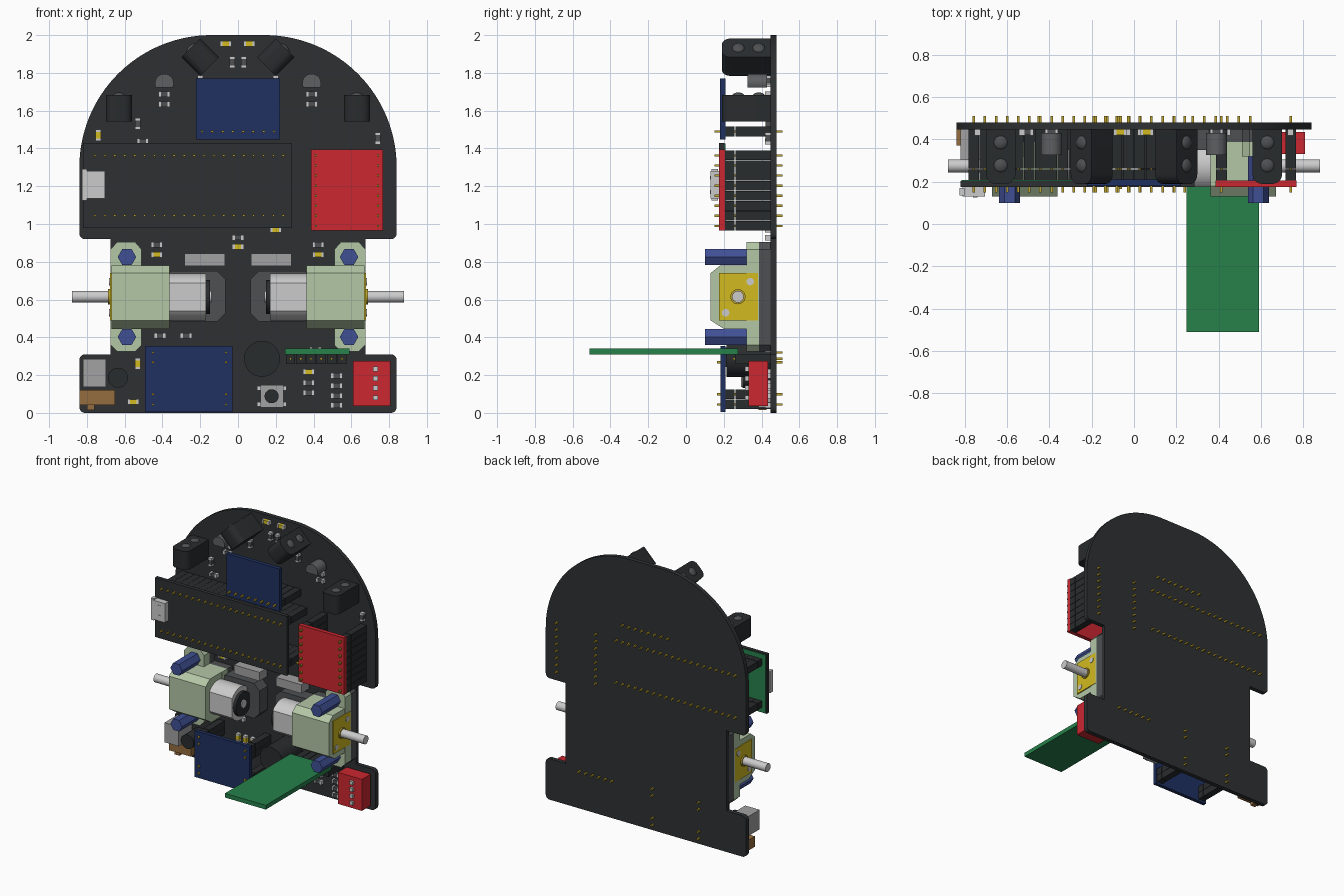
import bpy, bmesh
from math import sin, cos, pi, radians
from mathutils import Matrix, Vector

if "Cube" in bpy.data.objects:
    bpy.data.objects.remove(bpy.data.objects["Cube"])

COL = dict(black=(.022, .025, .027), board=(.027, .03, .032), dark=(.075, .08, .085), blue=(.014, .03, .12),
           bolt=(.05, .08, .3), red=(.6, .02, .03), green=(.02, .22, .07), pale=(.45, .57, .38),
           yellow=(.65, .5, .015), gold=(.5, .36, .03), brown=(.3, .15, .05), silver=(.6, .6, .62),
           grey=(.36, .36, .37), smoke=(.11, .115, .12))
MATS = {}
BACK = .447  # component side of the board


def finish(name, bm, col, smooth=False):
    bmesh.ops.recalc_face_normals(bm, faces=bm.faces)
    me = bpy.data.meshes.new(name)
    bm.to_mesh(me)
    bm.free()
    if col not in MATS:
        MATS[col] = bpy.data.materials.new(col)
        MATS[col].diffuse_color = (*COL[col], 1)
    me.materials.append(MATS[col])
    ob = bpy.data.objects.new(name, me)
    bpy.context.collection.objects.link(ob)
    if smooth:
        bpy.ops.object.select_all(action='DESELECT')
        ob.select_set(True)
        bpy.context.view_layer.objects.active = ob
        bpy.ops.object.shade_smooth_by_angle(angle=radians(35))
    return ob


def boxes(name, blocks, col):
    """Each block is (x0, x1, y0, y1, z0, z1)."""
    bm = bmesh.new()
    for x0, x1, y0, y1, z0, z1 in blocks:
        m = Matrix.Translation(((x0 + x1) / 2, (y0 + y1) / 2, (z0 + z1) / 2))
        m = m @ Matrix.Diagonal((abs(x1 - x0), abs(y1 - y0), abs(z1 - z0), 1))
        bmesh.ops.create_cube(bm, size=1, matrix=m)
    return finish(name, bm, col)


def prism(name, pts, a, b, col, axis='y', smooth=False):
    """Profile is (x, z) along y, or (y, z) along x."""
    bm = bmesh.new()
    put = (lambda p, t: (p[0], t, p[1])) if axis == 'y' else (lambda p, t: (t, p[0], p[1]))
    lo, hi = [[bm.verts.new(put(p, t)) for p in pts] for t in (a, b)]
    bm.faces.new(lo)
    bm.faces.new(hi)
    for i in range(len(pts)):
        j = (i + 1) % len(pts)
        bm.faces.new((lo[i], lo[j], hi[j], hi[i]))
    return finish(name, bm, col, smooth)


def arc(cx, cz, r, a0, a1, n):
    return [(cx + r * cos(radians(a0 + (a1 - a0) * i / n)), cz + r * sin(radians(a0 + (a1 - a0) * i / n)))
            for i in range(n + 1)]


def disc(name, c, r, a, b, col, axis='y', n=32):
    return prism(name, arc(*c, r, 0, 360 - 360 / n, n - 1), a, b, col, axis, n > 8)


def chamfer(x0, x1, z0, z1, c):
    return [(x0 + c, z0), (x1 - c, z0), (x1, z0 + c), (x1, z1 - c),
            (x1 - c, z1), (x0 + c, z1), (x0, z1 - c), (x0, z0 + c)]


# circuit board outline, right half then mirrored
half = (arc(.81, .03, .03, -90, 0, 5) + arc(.81, .28, .03, 0, 90, 5) + [(.675, .31), (.675, .92)]
        + arc(.81, .95, .03, -90, 0, 5) + arc(.14, 1.3, .7, 0, 90, 32))
prism('circuit_board', half + [(-x, z) for x, z in reversed(half)], BACK, .48, 'board', smooth=True)


# pin headers: a row of black sockets with gold pins through front and back
def header(name, pts, front=.15, top=.205):
    h, p = .0255, .006
    boxes(name + '_spacers', [(x - h, x + h, top, .258, z - h, z + h) for x, z in pts], 'black')
    boxes(name + '_sockets', [(x - h, x + h, .263, BACK, z - h, z + h) for x, z in pts], 'black')
    boxes(name + '_pins', [(x - p, x + p, y0, y1, z - p, z + p) for x, z in pts
                           for y0, y1 in ((front, .27), (.44, .51))], 'gold')


def row(a, b, n):
    return [a + (b - a) * i / (n - 1) for i in range(n)]


# controller module with usb socket
boxes('controller_board', [(-.82, .286, .176, .204, .98, 1.43)], 'board')
boxes('controller_underside', [(-.815, .28, .204, .209, .985, 1.425)], 'green')
for k, z in enumerate((1.363, 1.045)):
    header(f'controller_header_{k}', [(x, z) for x in row(-.757, .24, 20)])
boxes('usb_socket', [(-.81, -.705, .13, .176, 1.135, 1.28)], 'silver')
boxes('usb_tabs', [(-.825, -.80, .135, .17, 1.125, 1.29), (-.76, -.74, .126, .13, 1.16, 1.18),
                   (-.76, -.74, .126, .13, 1.235, 1.255)], 'silver')

# red driver module
boxes('driver_board', [(.386, .767, .175, .206, .965, 1.395)], 'red')
for k, x in enumerate((.413, .741)):
    header(f'driver_header_{k}', [(x, z) for z in row(.99, 1.363, 8)])

# blue modules
boxes('upper_blue_module', [(-.222, .222, .18, .21, 1.448, 1.77)], 'blue')
header('upper_blue_header', [(x, 1.49) for x in row(-.19, .19, 8)])
boxes('lower_blue_module', [(-.492, -.03, .182, .21, .005, .355)], 'blue')
for k, x in enumerate((-.45, -.063)):
    header(f'lower_blue_header_{k}', [(x, z) for z in (.045, .098, .268, .32)], .165)

# distance sensors: rounded body with two domes looking outwards
def sensor(name, x, z, angle):
    place = Matrix.Translation((x, 0, z)) @ Matrix.Rotation(radians(angle), 4, 'Y')
    prof = ([(-.07, BACK), (.07, BACK)] + [(.07 - .045 + .045 * cos(t), .235 - .045 * sin(t))
            for t in row(0, pi / 2, 6)] + [(-.025 - .045 * sin(t), .235 - .045 * cos(t)) for t in row(0, pi / 2, 6)])
    body = prism(name, prof, -.07, .07, 'black', smooth=True)
    # profile was drawn in x-z along y: turn it so it extrudes along z
    swap = Matrix(((1, 0, 0, 0), (0, 0, 1, 0), (0, 1, 0, 0), (0, 0, 0, 1)))
    body.data.transform(place @ swap)
    body.data.flip_normals()
    bm = bmesh.new()
    for y in (.277, .385):
        m = place @ Matrix.Translation((0, y, .062)) @ Matrix.Diagonal((1, 1, .6, 1))
        bmesh.ops.create_uvsphere(bm, u_segments=20, v_segments=10, radius=.035, matrix=m)
    finish(name + '_domes', bm, 'dark', True)


for s, side in ((-1, 'left'), (1, 'right')):
    sensor(f'{side}_side_sensor', s * .63, 1.613, 0)
    sensor(f'{side}_front_sensor', s * .2, 1.883, s * 45)
    # round light detector with a flat
    prism(f'{side}_light_detector', arc(s * .39, 1.745, .05, -25, 205, 20), .325, .43, 'smoke', smooth=True)
    boxes(f'{side}_detector_legs', [(s * .39 + d - .006, s * .39 + d + .006, .42, .45, 1.74, 1.75)
                                    for d in (-.025, .025)], 'silver')

    # motor bracket with octagonal mounting tabs and hex bolts
    X = lambda v: s * v
    prism(f'{side}_motor_bracket', [(.385, .445), (.2, .445), (.13, .49), (.13, .74), (.18, .78), (.385, .78)],
          X(.362), X(.67), 'pale', 'x')
    tab = [(.36, .445), (.51, .445), (.51, .36), (.545, .325), (.64, .325), (.675, .36), (.675, .865),
           (.64, .905), (.545, .905), (.51, .865), (.51, .78), (.36, .78)]
    tab = [(X(x), z) for x, z in tab]
    prism(f'{side}_bracket_tabs', tab, .32, .387, 'pale')
    prism(f'{side}_bracket_base', tab, .387, BACK, 'dark')
    for k, z in enumerate((.825, .402)):
        disc(f'{side}_hex_bolt_{k}', (X(.588), z), .049, .10, .33, 'bolt', n=6)
    # gearbox face, shaft and motor can
    boxes(f'{side}_gearbox_face', [(X(.6), X(.678), .175, .38, .49, .74)], 'yellow')
    disc(f'{side}_shaft_collar', (.275, .615), .04, X(.67), X(.688), 'gold', 'x')
    disc(f'{side}_shaft', (.275, .615), .031, X(.14), X(.88), 'silver', 'x', 24)
    for k, (y, z) in enumerate(((.34, .695), (.21, .53))):
        disc(f'{side}_face_screw_{k}', (y, z), .02, X(.67), X(.682), 'silver', 'x', 16)
    can = arc(.275, .613, .125, -36, 36, 10)
    can = [(y, z) for y, z in arc(.275, .613, .125, 36, 144, 14)] + arc(.275, .613, .125, 216, 324, 14)
    prism(f'{side}_motor_can', can, X(.17), X(.37), 'silver', 'x', True)
    disc(f'{side}_motor_cap', (.275, .613), .09, X(.148), X(.175), 'black', 'x')
    # encoder cradle beneath the motor end, and its plug
    prism(f'{side}_encoder_cradle', [(X(x), z) for x, z in chamfer(.065, .40, .485, .75, .045)],
          .35, BACK, 'dark')
    boxes(f'{side}_encoder_plug', [(X(.068), X(.282), .355, BACK, .777, .843)], 'grey')

# plug-in green display card and its socket
boxes('green_card', [(.248, .59, -.51, .275, .31, .342)], 'green')
boxes('card_socket', [(x - .025, x + .025, .26, BACK, .258, .31) for x in row(.278, .55, 6)], 'black')
boxes('card_socket_pins', [(x - .006, x + .006, y0, y1, .28, .292) for x in row(.278, .55, 6)
                           for y0, y1 in ((.25, .27), (.44, .51))], 'gold')

# switch bank
boxes('switch_bank', [(.608, .808, .33, .435, .037, .276)], 'red')
for k, z in enumerate((.233, .182, .132, .08)):
    boxes(f'switch_lever_{k}', [(.715, .742, .312, .335, z - .013, z + .013)], 'silver')

# buzzer, capacitor, power plug, slide switch, push button
disc('buzzer', (.127, .286), .095, .215, BACK, 'black', n=40)
disc('capacitor', (-.635, .186), .053, .30, BACK, 'black')
boxes('power_plug', [(-.82, -.70, .29, BACK, .138, .286)], 'grey')
boxes('slide_switch', [(-.838, -.652, .37, BACK, .042, .12)], 'brown')
boxes('slide_lever', [(-.80, -.76, .385, .425, .015, .045)], 'brown')
boxes('button_base', [(.118, .24, .385, BACK, .028, .148)], 'grey')
disc('button_cap', (.178, .088), .037, .35, .39, 'black')
boxes('button_feet', [(x - .012, x + .012, .425, BACK, z - .012, z + .012)
                      for x in (.113, .245) for z in (.045, .13)], 'silver')

# small surface parts: (x, z, upright)
plain = [(-.03, 1.857, 1), (.03, 1.857, 1), (-.39, 1.687, 0), (-.39, 1.634, 0), (.39, 1.687, 0), (.39, 1.634, 0),
         (-.53, 1.53, 1), (-.505, 1.437, 0), (.74, 1.453, 1), (-.43, .89, 0), (0, .928, 0), (.425, .89, 0),
         (-.413, .408, 0), (-.275, .408, 0), (.41, .335, 0), (.375, .16, 0), (.375, .106, 0), (.522, .196, 0),
         (.522, .143, 0), (.522, .09, 0), (.522, .04, 0), (-.2, 1.755, 1), (.2, 1.755, 1)]
amber = [(-.065, 1.955, 0), (.06, 1.955, 0), (-.74, 1.47, 1), (-.43, .838, 0), (0, .88, 0), (.2, .97, 0),
         (.425, .838, 0), (-.53, .26, 1), (.375, .217, 0), (-.555, .058, 0), (-.3, .26, 1), (-.24, .26, 1),
         (-.18, .26, 1)]
for name, parts, col in (('resistor_bodies', plain, 'dark'), ('amber_lamps', amber, 'yellow')):
    body, ends = [], []
    for x, z, up in parts:
        def bit(a, b, y, w):
            return (x - w, x + w, y, BACK, z + a, z + b) if up else (x + a, x + b, y, BACK, z - w, z + w)
        body.append(bit(-.02, .02, .421, .014))
        ends += [bit(-.031, -.017, .418, .0145), bit(.017, .031, .418, .0145)]
    boxes(name, body, col)
    boxes(name + '_ends', ends, 'silver')

for m in bpy.data.materials:
    if m.users and not m.is_grease_pencil:
        m.use_nodes = True
        m.node_tree.nodes["Principled BSDF"].inputs["Base Color"].default_value = m.diffuse_color
